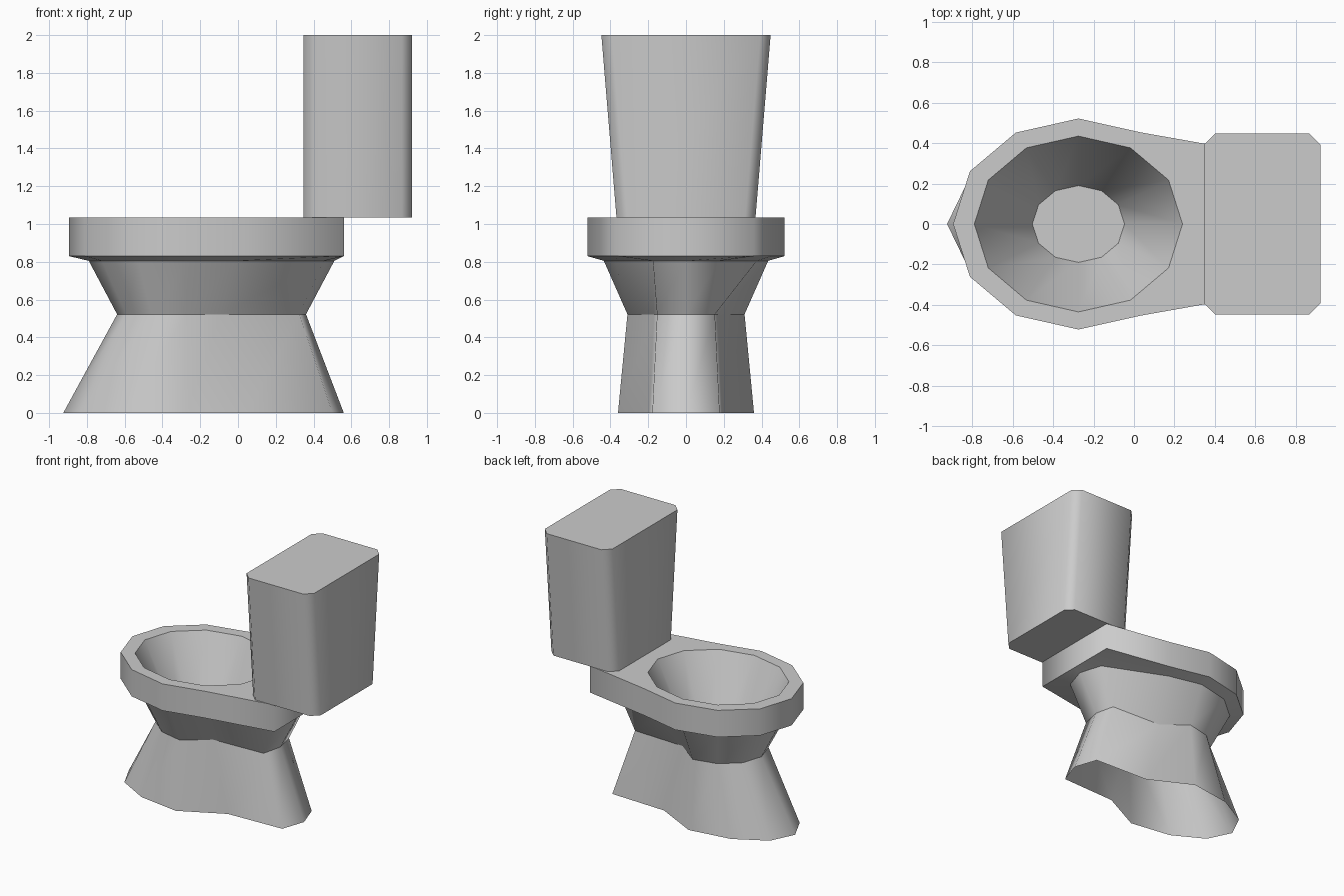
import bpy, bmesh, math

if "Cube" in bpy.data.objects:
    bpy.data.objects.remove(bpy.data.objects["Cube"])

CX = -0.275                      # centre of the round bowl end
STEPS = 12


def half_to_ring(half, z):
    """Mirror a half outline (back to front, y >= 0) into a full anticlockwise ring."""
    other = [(x, -y) for x, y in reversed(half) if y > 1e-6]
    return [(x, y, z) for x, y in half + other]


def keel(rx, ry, z, side, corner, back):
    """12-point outline: half ellipse at the front, shaped points at the back."""
    front = [(CX + rx * math.cos(math.radians(a)), ry * math.sin(math.radians(a)))
             for a in (90, 120, 150, 180)]
    front[-1] = (CX - rx, 0.0)
    return half_to_ring([(back, 0.0), corner, side] + front, z)


def ellipse(rx, ry, z):
    return [(CX + rx * math.cos(math.tau * i / STEPS),
             ry * math.sin(math.tau * i / STEPS), z) for i in range(STEPS)]


def chamfered_box(x0, x1, y, c, z):
    return [(x1, -y + c, z), (x1, y - c, z), (x1 - c, y, z), (x0 + c, y, z),
            (x0, y - c, z), (x0, -y + c, z), (x0 + c, -y, z), (x1 - c, -y, z)]


def loft(name, rings, cap_start=False, cap_end=False):
    bm = bmesh.new()
    loops = [[bm.verts.new(p) for p in r] for r in rings]
    n = len(loops[0])
    for a, b in zip(loops, loops[1:]):
        for j in range(n):
            k = (j + 1) % n
            bm.faces.new((a[j], a[k], b[k], b[j]))
    if cap_start:
        bm.faces.new(loops[0][::-1])
    if cap_end:
        bm.faces.new(loops[-1])
    for f in bm.faces:
        f.smooth = True
    # ring edges stay crisp, edges along the loft are smooth unless steep
    for e in bm.edges:
        if e.calc_face_angle(0) > math.radians(55):
            e.smooth = False
    for lp in loops:
        for j in range(n):
            bm.edges.get((lp[j], lp[(j + 1) % n])).smooth = False
    mesh = bpy.data.meshes.new(name)
    bm.to_mesh(mesh)
    bm.free()
    obj = bpy.data.objects.new(name, mesh)
    bpy.context.collection.objects.link(obj)
    return obj


# Outlines of the seat rim
def rim(z):
    return keel(0.62, 0.522, z, (0.035, 0.453), (0.56, 0.36), 0.56)


hole = ellipse(0.515, 0.435, 1.035)

# Waisted pedestal, open underneath, flaring out to the rim
loft("pedestal", [
    keel(0.65, 0.36, 0.0, (0.05, 0.195), (0.50, 0.178), 0.56),
    keel(0.365, 0.31, 0.522, (-0.09, 0.17), (0.325, 0.153), 0.36),
    keel(0.515, 0.435, 0.805, (-0.015, 0.375), (0.455, 0.175), 0.51),
    rim(0.83),
])

# Thick rim with the round opening
loft("seat_rim", [rim(0.83), rim(1.035), hole])

# Inside of the bowl
loft("bowl_inside", [hole, ellipse(0.228, 0.19, 0.48)], cap_end=True)

# Water tank, widening sideways towards the top
loft("tank", [
    chamfered_box(0.348, 0.922, 0.368, 0.055, 1.035),
    chamfered_box(0.348, 0.922, 0.448, 0.055, 2.0),
], cap_start=True, cap_end=True)
